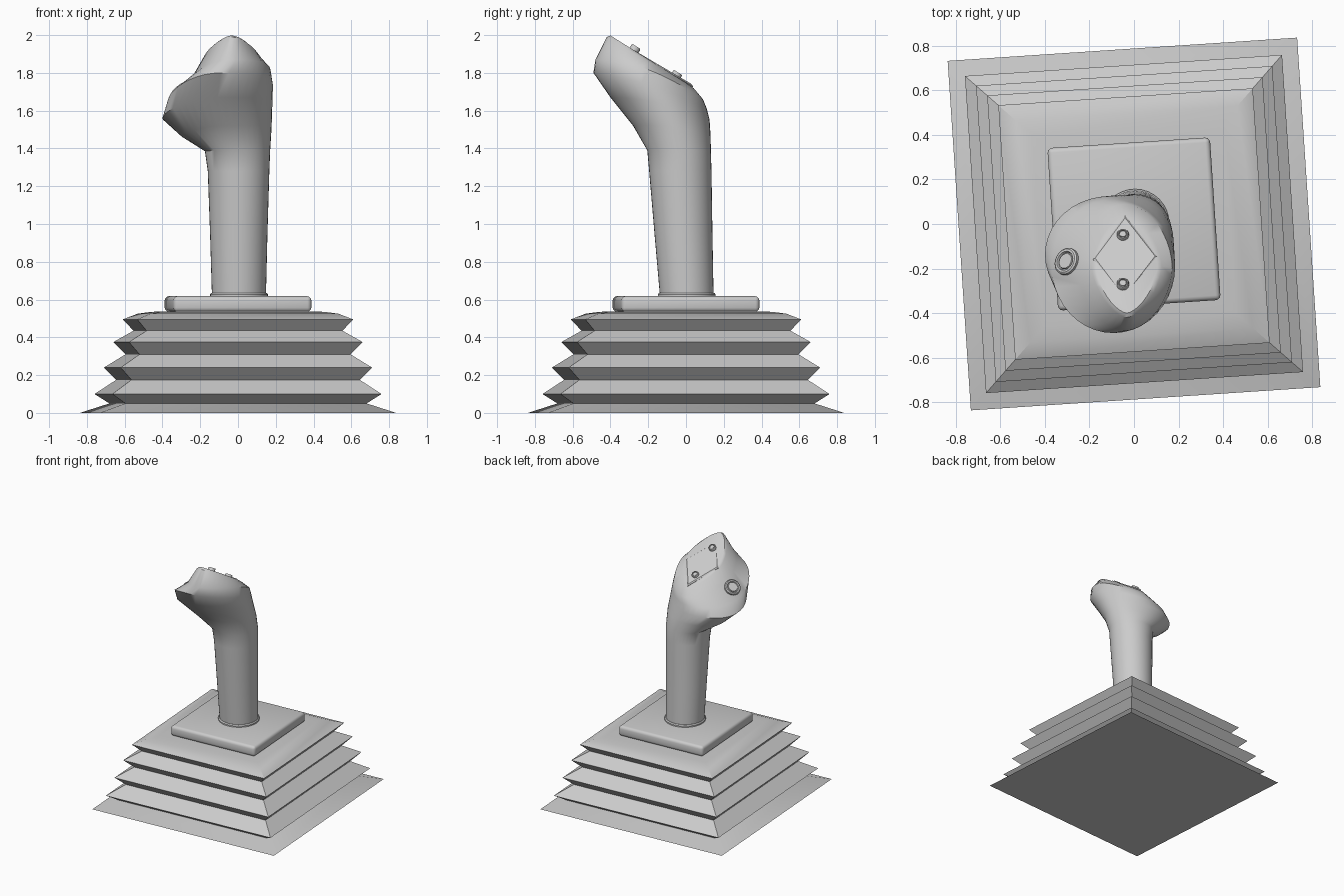
import bpy, bmesh, math
from mathutils import Vector, Matrix
from mathutils.bvhtree import BVHTree

if "Cube" in bpy.data.objects:
    bpy.data.objects.remove(bpy.data.objects["Cube"])

GREY = (0.6, 0.6, 0.6, 1)
mat = bpy.data.materials.new("plain grey")
mat.use_nodes = True
mat.diffuse_color = GREY
mat.node_tree.nodes["Principled BSDF"].inputs["Base Color"].default_value = GREY

TURN = Matrix.Rotation(math.radians(3.8), 4, 'Z')   # slight twist of the base


def finish(bm, name, angle=30):
    bmesh.ops.recalc_face_normals(bm, faces=bm.faces[:])
    me = bpy.data.meshes.new(name)
    bm.to_mesh(me)
    bm.free()
    ob = bpy.data.objects.new(name, me)
    bpy.context.collection.objects.link(ob)
    me.materials.append(mat)
    bpy.ops.object.select_all(action='DESELECT')
    ob.select_set(True)
    bpy.context.view_layer.objects.active = ob
    bpy.ops.object.shade_smooth_by_angle(angle=math.radians(angle))
    return ob


def loft(rings):
    """Skin a list of equal-length point rings and cap both ends."""
    bm = bmesh.new()
    rows = [[bm.verts.new(p) for p in r] for r in rings]
    n = len(rows[0])
    for a, b in zip(rows, rows[1:]):
        for i in range(n):
            j = (i + 1) % n
            bm.faces.new((a[i], a[j], b[j], b[i]))
    bm.faces.new(rows[0][::-1])
    bm.faces.new(rows[-1])
    return bm


def square(h, z):
    return [TURN @ Vector((sx * h, sy * h, z))
            for sx, sy in ((-1, -1), (1, -1), (1, 1), (-1, 1))]


def circle(r, z, n=32):
    return [Vector((r * math.cos(2 * math.pi * i / n),
                    r * math.sin(2 * math.pi * i / n), z)) for i in range(n)]


# Pleated boot: half width and height of each fold
folds = [(.787, 0), (.64, .05), (.714, .10), (.606, .175), (.667, .24),
         (.56, .31), (.62, .375), (.52, .435), (.573, .495),
         (.50, .525), (.43, .535), (.30, .54)]
finish(loft([square(h, z) for h, z in folds]), "bellows_boot")

# Plate on top of the boot, with rounded edges
bm = loft([square(.366, .535), square(.366, .618)])
bmesh.ops.bevel(bm, geom=bm.edges[:], offset=.022, segments=3,
                profile=.5, affect='EDGES')
finish(bm, "mounting_plate")

# Collar where the grip meets the plate
bm = loft([circle(.153, .60), circle(.153, .628), circle(.146, .636)])
bmesh.ops.translate(bm, verts=bm.verts, vec=(.005, .004, 0))
finish(bm, "collar")

# Grip sections: back (y, z), front (y, z), x range, side lifts, pointedness
sections = [
    ((.146, .62), (-.138, .62), (-.138, .148), (0, 0), 1),
    ((.14, .95), (-.167, .95), (-.148, .156), (0, 0), 1),
    ((.135, 1.28), (-.195, 1.28), (-.16, .166), (0, 0), 1),
    ((.132, 1.38), (-.205, 1.39), (-.175, .17), (0, 0), 1),
    ((.13, 1.47), (-.28, 1.52), (-.30, .178), (-.03, .02), 1),
    ((.125, 1.55), (-.40, 1.67), (-.40, .182), (-.05, .03), 1),
    ((.11, 1.61), (-.49, 1.80), (-.37, .185), (-.05, .03), 1),
    ((.09, 1.66), (-.48, 1.87), (-.25, .172), (-.01, .05), 1.1),
    ((.04, 1.72), (-.42, 1.99), (-.19, .125), (0, 0), 1.25),
    ((.02, 1.735), (-.40, 1.998), (-.17, .105), (0, 0), 1.25),
]


def grip_ring(back, front, xs, lift, e, n=40):
    pts = []
    for i in range(n):
        a = 2 * math.pi * i / n
        c, s = math.cos(a), math.sin(a)
        cc, ss = math.copysign(abs(c) ** e, c), math.copysign(abs(s) ** e, s)
        t = (1 - ss) / 2                         # 0 at the back, 1 at the front
        x = (xs[0] + xs[1]) / 2 + (xs[1] - xs[0]) / 2 * cc
        y = back[0] + (front[0] - back[0]) * t
        z = back[1] + (front[1] - back[1]) * t + lift[c > 0] * c * c
        pts.append(Vector((x, y, z)))
    return pts


bm = loft([grip_ring(*s) for s in sections])
bmesh.ops.recalc_face_normals(bm, faces=bm.faces[:])
surface = BVHTree.FromBMesh(bm)
finish(bm, "grip", 38)

# Kite-shaped panel lying on the sloping top of the grip
kite = [(-.04, .035), (.105, -.15), (-.045, -.345), (-.185, -.16)]
mid = Vector((-.04, -.16))


def panel_ring(scale, height):
    pts = []
    for p in kite:
        q = mid + (Vector(p) - mid) * scale
        z = 1.72 + (.04 - q.y) * .587
        pts.append(Vector((q.x, q.y, z)) + Vector((0, .506, .862)) * height)
    return pts


finish(loft([panel_ring(1, -.02), panel_ring(1, .006), panel_ring(.93, .013)]),
       "top_panel", 15)


def button(name, x, y, r, height):
    """Round button with a raised rim, seated square to the grip surface."""
    loc, nor, _, _ = surface.ray_cast(Vector((x, y, 3)), Vector((0, 0, -1)))
    prof = [(1.0, -.02), (1.0, height), (.88, height + .006), (.72, height + .006),
            (.66, height - .004), (.60, height - .004), (.56, height + .003)]
    bm = loft([circle(r * k, z, 24) for k, z in prof])
    m = Matrix.Translation(loc) @ nor.to_track_quat('Z', 'Y').to_matrix().to_4x4()
    bmesh.ops.transform(bm, matrix=m, verts=bm.verts)
    finish(bm, name)


button("thumb_button", -.30, -.17, .062, .012)
button("upper_button", -.05, -.275, .027, .018)
button("lower_button", -.05, -.055, .027, .018)
